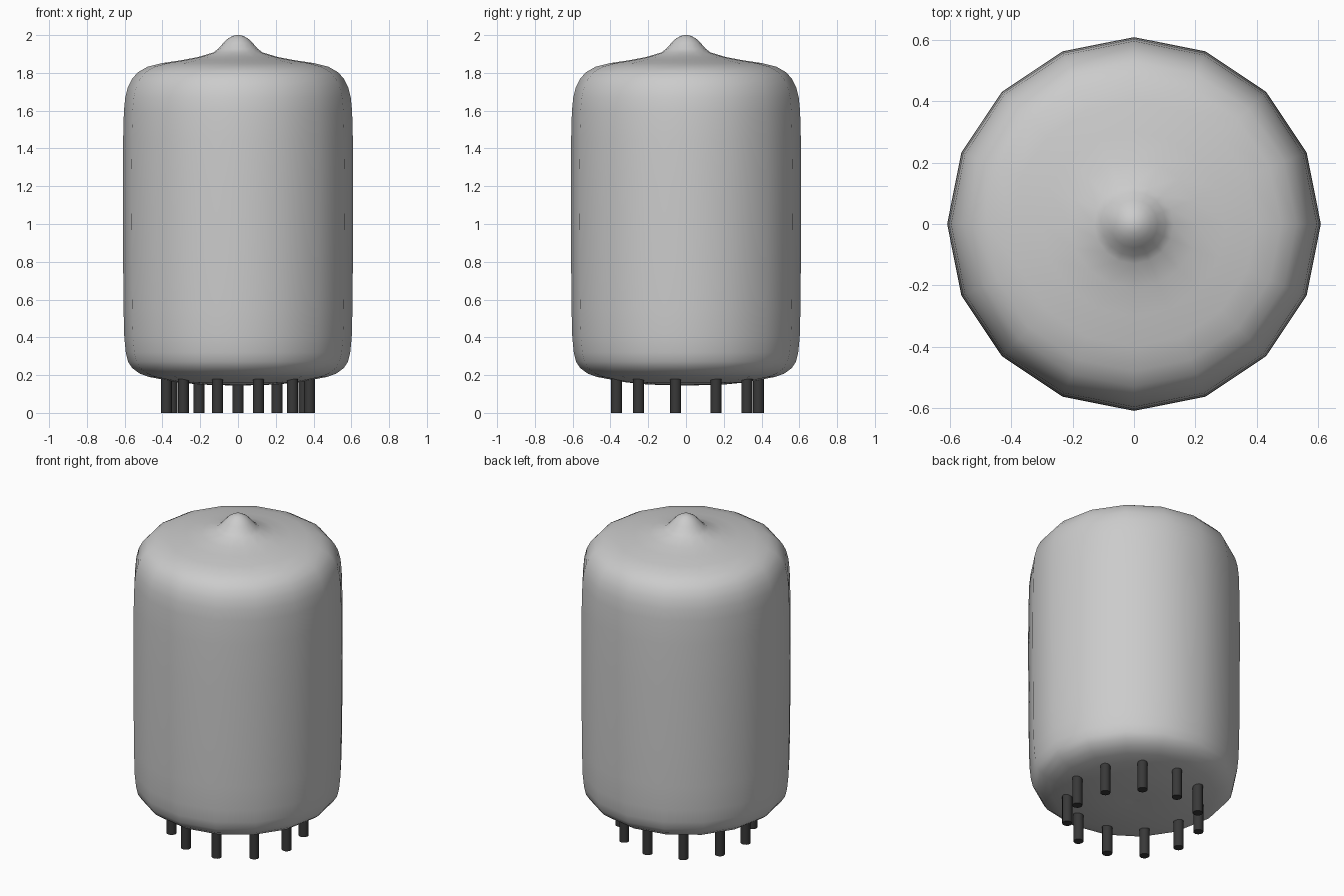
import bpy, bmesh, math

if "Cube" in bpy.data.objects:
    bpy.data.objects.remove(bpy.data.objects["Cube"])

SIDES = 16


def lathe(name, profile, sides):
    """Revolve (radius, z) points around z; end points lie on the axis."""
    bm = bmesh.new()
    rings = []
    for r, z in profile:
        if r == 0:
            rings.append([bm.verts.new((0, 0, z))] * sides)
        else:
            rings.append([bm.verts.new((r * math.cos(2 * math.pi * i / sides),
                                        r * math.sin(2 * math.pi * i / sides), z))
                          for i in range(sides)])
    for a, b in zip(rings, rings[1:]):
        for i in range(sides):
            j = (i + 1) % sides
            bm.faces.new(list(dict.fromkeys((a[i], a[j], b[j], b[i]))))
    bmesh.ops.recalc_face_normals(bm, faces=bm.faces)
    for f in bm.faces:
        f.smooth = True
    me = bpy.data.meshes.new(name)
    bm.to_mesh(me)
    bm.free()
    ob = bpy.data.objects.new(name, me)
    bpy.context.collection.objects.link(ob)
    return ob


# Glass envelope with rounded shoulders and a sealed tip
lathe("glass_envelope", [
    (0, .147), (.02, .145), (.2, .15), (.32, .162), (.40, .177), (.47, .19),
    (.52, .208), (.56, .237), (.582, .27), (.594, .32), (.602, .40),
    (.606, .55), (.608, .8), (.61, 1.2), (.608, 1.45), (.604, 1.6),
    (.597, 1.67), (.583, 1.725), (.56, 1.77), (.53, 1.803), (.48, 1.832),
    (.40, 1.852), (.30, 1.867), (.21, 1.884), (.13, 1.908), (.105, 1.927),
    (.078, 1.958), (.055, 1.98), (.03, 1.995), (.01, 2.0), (0, 2.0)], SIDES)

# Dark metal for the pins
dark = bpy.data.materials.new("dark_metal")
dark.diffuse_color = (0.04, 0.04, 0.04, 1)
dark.use_nodes = True
dark.node_tree.nodes["Principled BSDF"].inputs["Base Color"].default_value = dark.diffuse_color

# Ring of eleven contact pins
for k in range(11):
    a = math.pi / 2 + 2 * math.pi * k / 11
    bpy.ops.mesh.primitive_cylinder_add(
        vertices=16, radius=.029, depth=.2,
        location=(.383 * math.cos(a), .383 * math.sin(a), .1))
    pin = bpy.context.object
    pin.name = f"pin_{k + 1}"
    pin.data.materials.append(dark)
    bpy.ops.object.shade_smooth_by_angle()
